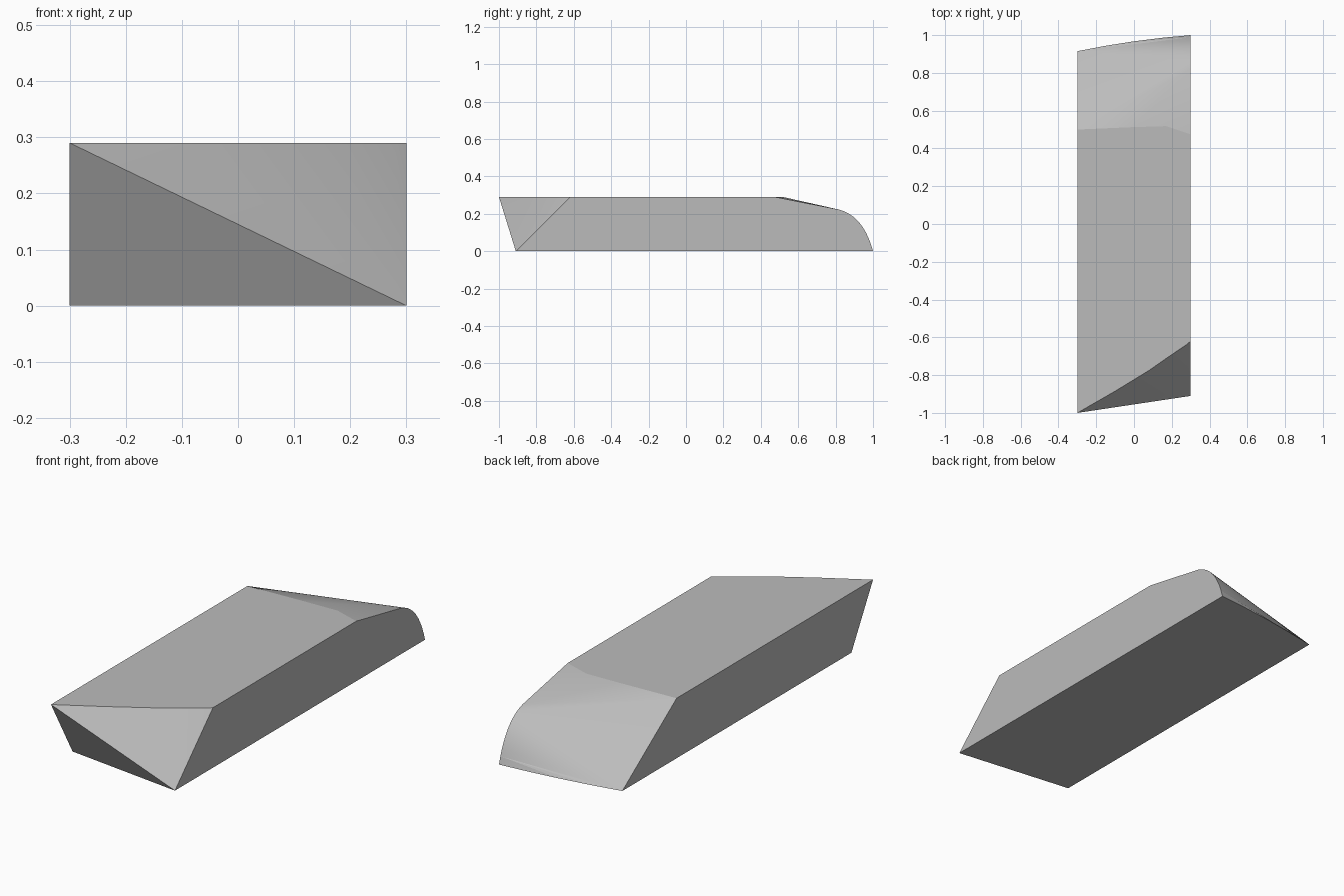
import bpy
import bmesh
from mathutils import Vector

if "Cube" in bpy.data.objects:
    bpy.data.objects.remove(bpy.data.objects["Cube"])

W, H = 0.3, 0.29


def bezier(a, b, c, n):
    """Points along a quadratic curve."""
    a, b, c = Vector(a), Vector(b), Vector(c)
    return [a * (1 - t) ** 2 + b * 2 * t * (1 - t) + c * t * t
            for t in (i / n for i in range(n + 1))]


bm = bmesh.new()


def verts(points):
    return [bm.verts.new(p) for p in points]


def fan(apex, chain):
    """Triangles from one corner to a chain of points."""
    for a, b in zip(chain, chain[1:]):
        bm.faces.new((apex, a, b))


# Edges of the block, each running from the -x side to the +x side
front_top = verts([(-W, -1, H), (-0.1, -0.885, H), (0.08, -0.775, H),
                   (0.18, -0.705, H), (0.28, -0.637, H), (W, -0.62, H)])
front_low = verts([(-W, -0.835, 0), (W, -0.91, 0)])
back_top = verts([(-W, 0.5, H), (0, 0.513, H), (0.17, 0.518, H), (W, 0.475, H)])
back_low = verts(bezier((-W, 0.915, 0), (0, 0.977, 0), (W, 1, 0), 4))

# Rounded nose on the +x side, ending at the back lower corner
nose = verts(bezier((W, 0.82, 0.222), (W, 0.95, 0.187), (W, 1, 0), 10)[:-1])
nose.append(back_low[-1])

# Flat top, base and two sides
bm.faces.new(front_top + back_top[::-1])
bm.faces.new(front_low + back_low[::-1])
bm.faces.new((front_top[0], front_low[0], back_low[0], back_top[0]))
bm.faces.new([front_top[-1], back_top[-1]] + nose + [front_low[1]])

# Undercut and chamfer at the front
bm.faces.new((front_top[0], front_low[0], front_low[1]))
fan(front_low[1], front_top)

# Back slope blending into the rounded nose
fan(nose[0], back_top)
fan(back_top[0], nose[:3] + [back_low[0]])
fan(back_low[0], nose[2:-1])
fan(nose[-2], back_low)

bmesh.ops.recalc_face_normals(bm, faces=bm.faces)
mesh = bpy.data.meshes.new("cut_block")
bm.to_mesh(mesh)
bm.free()
block = bpy.data.objects.new("cut_block", mesh)
bpy.context.collection.objects.link(block)

# Plain grey
grey = bpy.data.materials.new("plain_grey")
grey.use_nodes = True
colour = (0.5, 0.5, 0.5, 1)
grey.diffuse_color = colour
grey.node_tree.nodes["Principled BSDF"].inputs["Base Color"].default_value = colour
mesh.materials.append(grey)

bpy.context.view_layer.objects.active = block
block.select_set(True)
bpy.ops.object.shade_smooth_by_angle(angle=0.2)
